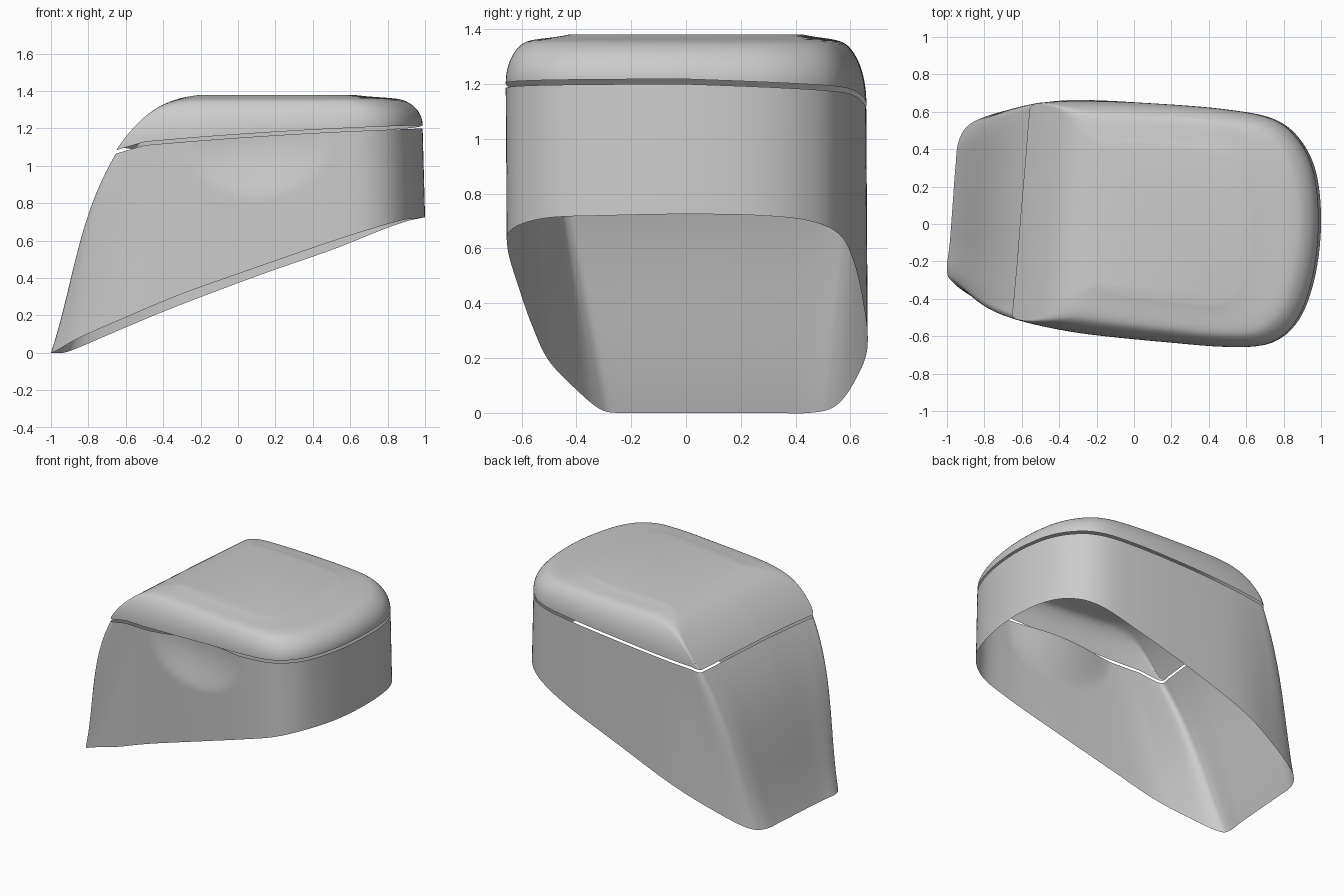
import bpy, bmesh
from mathutils import Vector

cube = bpy.data.objects.get("Cube")
if cube:
    bpy.data.objects.remove(cube)

grey = bpy.data.materials.new("plain grey")
grey.use_nodes = True
grey.diffuse_color = (0.6, 0.6, 0.6, 1)
grey.node_tree.nodes["Principled BSDF"].inputs["Base Color"].default_value = (0.6, 0.6, 0.6, 1)

# Open lower rim of the skirt, counter-clockwise from the middle of the nose
RIM = [(-.97, .1, 0), (-.985, -.1, 0), (-1, -.25, 0), (-.965, -.315, .015), (-.85, -.395, .08),
       (-.6, -.5, .19), (-.3, -.56, .315), (.1, -.61, .457), (.5, -.65, .595), (.73, -.637, .668),
       (.88, -.515, .71), (.967, -.285, .72), (1, 0, .725), (.975, .27, .72), (.89, .45, .7),
       (.75, .56, .65), (.5, .612, .55), (.1, .645, .41), (-.35, .662, .24), (-.65, .615, .115),
       (-.86, .545, .025), (-.935, .45, 0), (-.955, .3, 0)]
# Plan of the seam where it differs from the rim, by control point
SEAM = {0: (-.605, .06), 1: (-.625, -.2), 2: (-.645, -.42), 3: (-.648, -.495), 4: (-.58, -.525),
        5: (-.4, -.565), 6: (-.2, -.595), 7: (.15, -.63), 8: (.5, -.657), 18: (-.25, .658),
        19: (-.46, .652), 20: (-.545, .635), 21: (-.562, .57), 22: (-.58, .35)}
TOP = 1.38
GAP = .018


def spline(points, steps=12):
    """Closed smooth curve through the points."""
    out, n = [], len(points)
    for i in range(n):
        a, b, c, d = (Vector(points[(i + k) % n]) for k in (-1, 0, 1, 2))
        for s in range(steps):
            t = s / steps
            out.append(b + (c - a) * t / 2 + (a * 2 - b * 5 + c * 4 - d) * t * t / 2
                       + (b * 3 - a - c * 3 + d) * t ** 3 / 2)
    return out


def seam_height(x, y):
    """The seam climbs to the rear end and runs a little lower along the back."""
    return 1.15 + .07 * x - .02 * x * x - .2 * max(0, -x - .5) - .035 * max(0, y)


def nose_height(x, y):
    """Curved slope of the lid above the nose wall."""
    edge = -.61 + .084 * y
    u = min(1, max(0, (x - edge) / .45))
    start = seam_height(edge, y) + GAP
    return start + (TOP - start) * (1 - (1 - u) ** 2.2)


def smooth_min(a, b, k):
    h = max(k - abs(a - b), 0) / k
    return min(a, b) - h * h * k / 4


def loft(name, rings, cap=False):
    bm = bmesh.new()
    loops = [[bm.verts.new(p) for p in ring] for ring in rings]
    n = len(loops[0])
    for low, high in zip(loops, loops[1:]):
        for i in range(n):
            j = (i + 1) % n
            bm.faces.new((low[i], low[j], high[j], high[i]))
    if cap:
        bm.faces.new(loops[-1])
    mesh = bpy.data.meshes.new(name)
    bm.to_mesh(mesh)
    bm.free()
    mesh.materials.append(grey)
    for poly in mesh.polygons:
        poly.use_smooth = True
    obj = bpy.data.objects.new(name, mesh)
    bpy.context.collection.objects.link(obj)


rim = spline(RIM)
seam = spline([(*SEAM.get(i, (p[0] * .987, p[1])), 0) for i, p in enumerate(RIM)])
for p in seam:
    p.z = seam_height(p.x, p.y)

# Skirt: bulged nose wall and a shallow scoop in the front wall
skirt = []
LEVELS = 32
for k in range(LEVELS + 1):
    t = k / LEVELS
    ring = []
    for low, high in zip(rim, seam):
        p = low.lerp(high, t)
        nose = min(1, max(0, (-.7 - low.x) / .25))
        p.x -= .3 * t * t * (1 - t) * nose
        d = ((p.x - .1) / .4) ** 2 + ((p.z - 1.13) / .3) ** 2
        if p.y < 0 and d < 1:
            p.y += .05 * (1 - d) ** 1.5
        ring.append(p)
    skirt.append(ring)
loft("skirt", skirt)

# Lid: rounded shoulders rising to a flat plateau, trimmed by the nose slope
lid = []
ROWS = 28
for k in range(ROWS + 1):
    s = (k / ROWS) ** 2
    ring = []
    for base in seam:
        plateau_x = -.2 + (base.x + .65) * .5
        x = base.x + (plateau_x - base.x) * s
        y = base.y * (1 - .35 * s)
        start = base.z + GAP
        shoulder = start + (TOP - start) * (1 - (1 - s) ** 3.5) ** .5
        z = smooth_min(shoulder, nose_height(x, y), .001 + .2 * s * (1 - s))
        ring.append(Vector((x, y, z)))
    lid.append(ring)
loft("lid", lid, cap=True)
